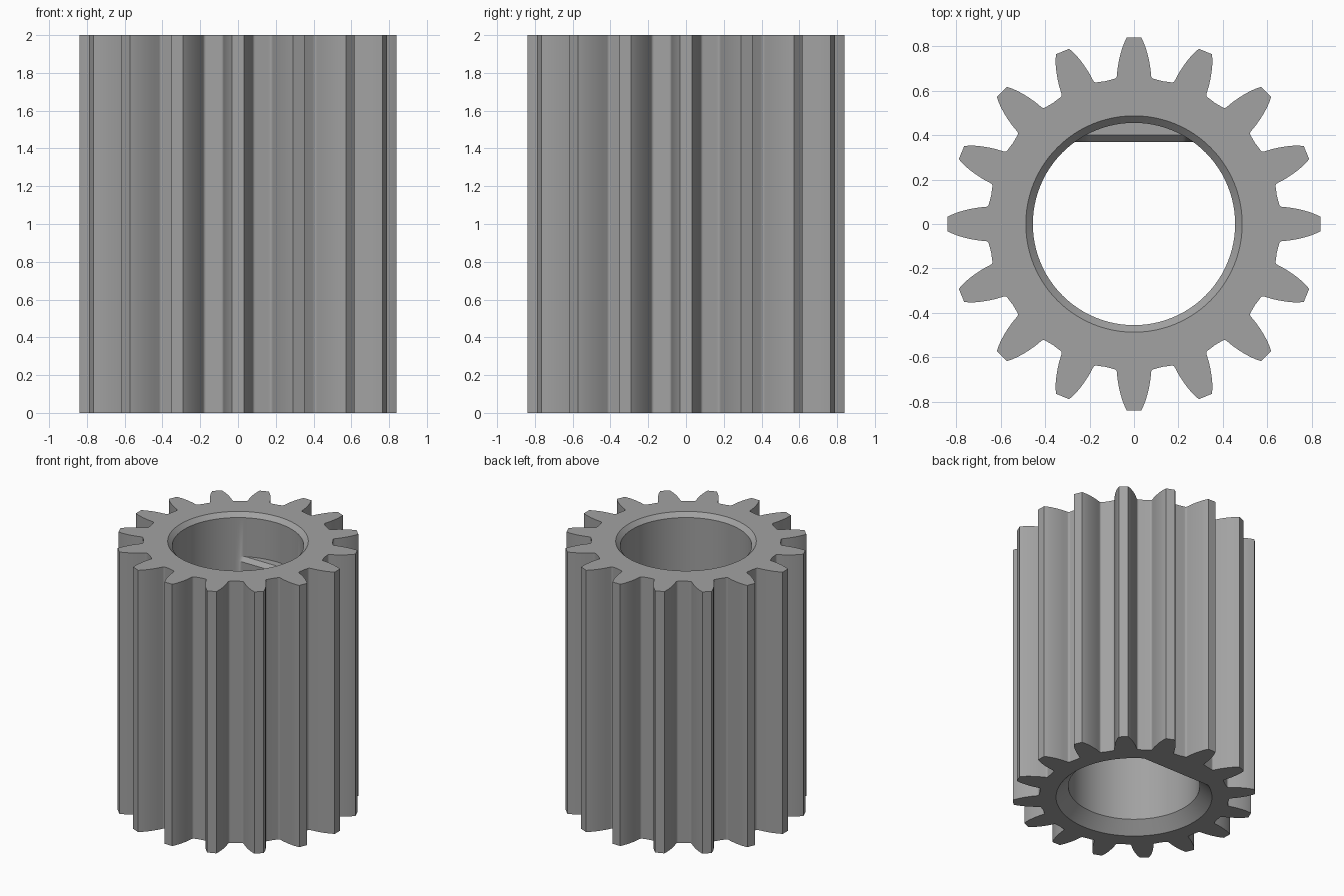
import bpy
import bmesh
from math import sin, cos, asin, pi, tau, radians
from mathutils import Matrix, Vector

cube = bpy.data.objects.get("Cube")
if cube:
    bpy.data.objects.remove(cube, do_unlink=True)

TEETH, HEIGHT = 16, 2.0
BORE, FLAT = 0.455, 0.37          # bore radius, distance of the flat from the axis
TOP_BEVEL, LOW_BEVEL = 0.032, 0.085
SHELF = 1.67                      # height where the flat ends
ROOT, FILLET = 0.652, 0.016

steel = bpy.data.materials.new("steel_grey")
steel.use_nodes = True
grey = (0.36, 0.36, 0.36, 1)
steel.diffuse_color = grey
steel.node_tree.nodes["Principled BSDF"].inputs["Base Color"].default_value = grey

# One tooth: flank as (radius, half width), then a rounded root corner
flank = [(0.84, 0.032), (0.82, 0.042), (0.795, 0.052), (0.765, 0.061),
         (0.735, 0.068), (0.70, 0.074)]
for i in range(6):
    a = i / 5 * pi / 2
    flank.append((ROOT + FILLET * (1 - sin(a)), 0.077 + FILLET * (1 - cos(a))))
tooth = [Vector((r, -w)) for r, w in reversed(flank)] + [Vector((r, w)) for r, w in flank]
mid = pi / TEETH
tooth.append(Vector((ROOT * cos(mid), ROOT * sin(mid))) * 1.005)

bm = bmesh.new()


def ring(points, z):
    return [bm.verts.new((p[0], p[1], z)) for p in points]


def skin(a, b):
    """Join two rings of equal length with quads."""
    for i in range(len(a)):
        j = (i + 1) % len(a)
        bm.faces.new((a[i], a[j], b[j], b[i]))


# Toothed outer wall
outline = [Matrix.Rotation(k * tau / TEETH, 2) @ p for k in range(TEETH) for p in tooth]
low_edge, top_edge = ring(outline, 0), ring(outline, HEIGHT)
skin(low_edge, top_edge)

# Bore angles, with exact corners for the flat
angles = [i * tau / 96 for i in range(96)]
for c, r in ((FLAT, BORE), (FLAT + 0.03, BORE), (FLAT + LOW_BEVEL, BORE + LOW_BEVEL)):
    angles += [asin(c / r), pi - asin(c / r)]
angles.sort()


def bore_ring(r, flat, z):
    return ring([(r * cos(a), min(r * sin(a), flat)) for a in angles], z)


# Bore from top to bottom: bevel, round part, shelf, flatted part, bevel
bore = [bore_ring(BORE + TOP_BEVEL, 1, HEIGHT),
        bore_ring(BORE, 1, HEIGHT - TOP_BEVEL),
        bore_ring(BORE, 1, SHELF),
        bore_ring(BORE, FLAT + 0.03, SHELF),
        bore_ring(BORE, FLAT, SHELF - 0.03),
        bore_ring(BORE, FLAT, LOW_BEVEL),
        bore_ring(BORE + LOW_BEVEL, FLAT + LOW_BEVEL, 0)]
for upper, lower in zip(bore, bore[1:]):
    skin(upper, lower)


# Flat end faces with the bore left open
def end_face(outer, inner, up):
    edges = [bm.edges.get((loop[i - 1], loop[i])) for loop in (outer, inner)
             for i in range(len(loop))]
    made = bmesh.ops.triangle_fill(bm, edges=edges, use_beauty=True,
                                   normal=(0, 0, up))["geom"]
    for f in made:
        if isinstance(f, bmesh.types.BMFace):
            f.normal_update()
            if f.normal.z * up < 0:
                f.normal_flip()


end_face(top_edge, bore[0], 1)
end_face(low_edge, bore[-1], -1)
bmesh.ops.remove_doubles(bm, verts=bm.verts, dist=0.0001)
bmesh.ops.dissolve_degenerate(bm, edges=bm.edges, dist=0.0001)
bmesh.ops.recalc_face_normals(bm, faces=bm.faces)

mesh = bpy.data.meshes.new("pinion_gear")
bm.to_mesh(mesh)
bm.free()
mesh.materials.append(steel)
gear = bpy.data.objects.new("pinion_gear", mesh)
bpy.context.collection.objects.link(gear)
bpy.context.view_layer.objects.active = gear
gear.select_set(True)
bpy.ops.object.shade_smooth_by_angle(angle=radians(28))
